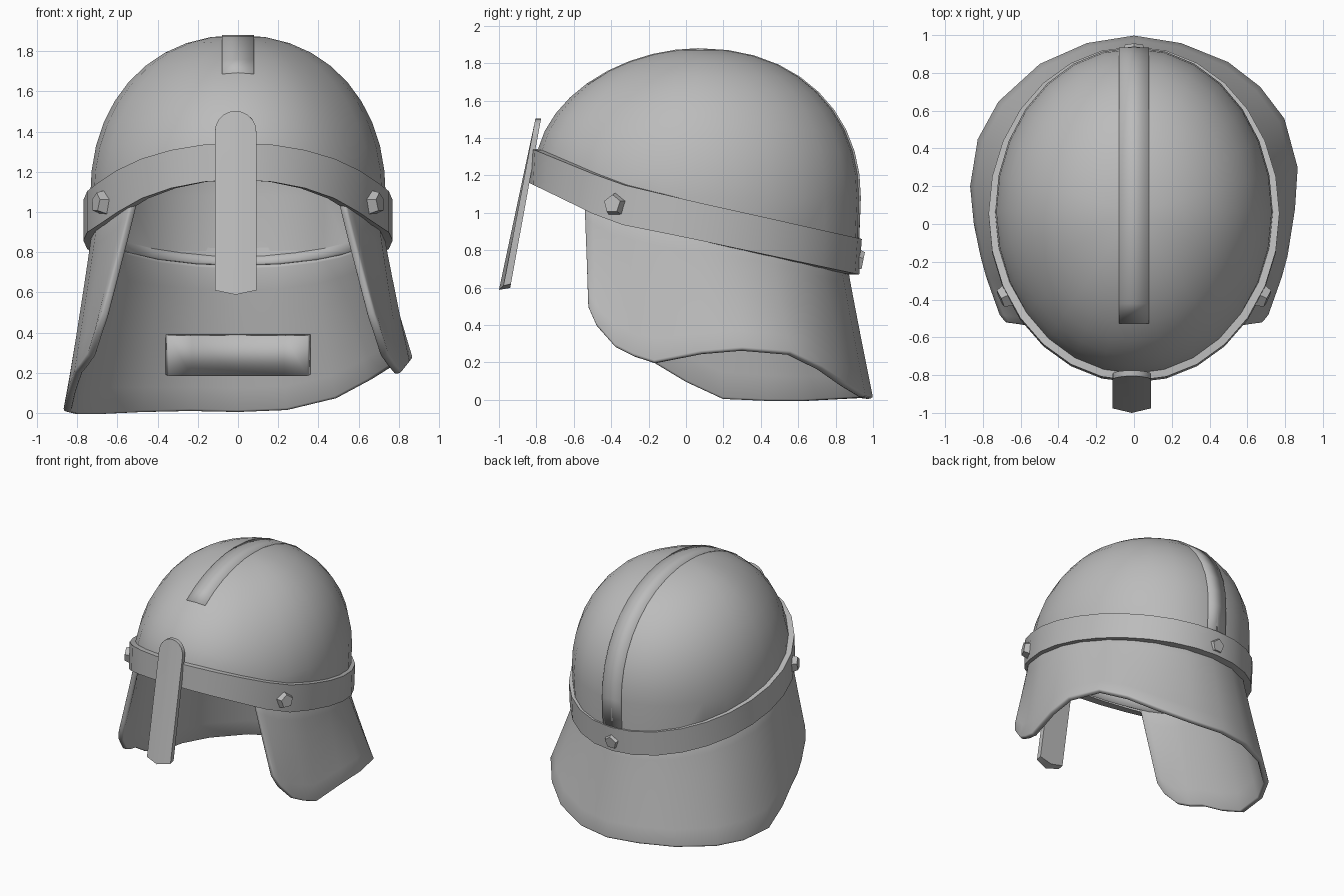
import bpy, bmesh, math
from mathutils import Vector

if "Cube" in bpy.data.objects:
    bpy.data.objects.remove(bpy.data.objects["Cube"])

steel = bpy.data.materials.new("steel_grey")
steel.diffuse_color = (0.5, 0.5, 0.5, 1)
steel.use_nodes = True
steel.node_tree.nodes["Principled BSDF"].inputs["Base Color"].default_value = steel.diffuse_color


def finish(name, bm, thick=0, angle=30, recalc=False):
    """Turn a bmesh into a named, shaded object, optionally thickened inward."""
    if recalc:
        bmesh.ops.recalc_face_normals(bm, faces=bm.faces)
    me = bpy.data.meshes.new(name)
    bm.to_mesh(me)
    bm.free()
    me.materials.append(steel)
    ob = bpy.data.objects.new(name, me)
    bpy.context.collection.objects.link(ob)
    if thick:
        m = ob.modifiers.new("thickness", 'SOLIDIFY')
        m.thickness, m.offset = thick, -1
    bpy.ops.object.select_all(action='DESELECT')
    ob.select_set(True)
    bpy.context.view_layer.objects.active = ob
    bpy.ops.object.shade_smooth_by_angle(angle=math.radians(angle))
    return ob


def loft(rows, closed):
    """Skin rows of points, ordered bottom to top and counter-clockwise."""
    bm = bmesh.new()
    vs = [[bm.verts.new(p) for p in row] for row in rows]
    n = len(rows[0])
    for a, b in zip(vs, vs[1:]):
        for i in range(n if closed else n - 1):
            j = (i + 1) % n
            bm.faces.new((a[i], a[j], b[j], b[i]))
    bmesh.ops.remove_doubles(bm, verts=bm.verts, dist=0.0005)
    return bm


def lerp_table(table, y):
    """Piecewise linear lookup."""
    if y <= table[0][0]:
        return table[0][1]
    for (a, p), (b, q) in zip(table, table[1:]):
        if y <= b:
            return p + (q - p) * (y - a) / (b - a)
    return table[-1][1]


# heights of the headband edges along the helmet
def band_top(y):
    return lerp_table([(-0.82, 1.34), (-0.6, 1.25), (-0.38, 1.16), (0, 1.07), (0.94, 0.86)], y)


def band_low(y):
    return lerp_table([(-0.85, 1.17), (-0.6, 1.05), (-0.4, 0.95), (0, 0.87), (0.94, 0.67)], y)


def oval(t, a, b, cy):
    return a * math.cos(t), cy + b * math.sin(t)


def collar(t):
    """Outline where the dome meets the neck guard, hidden under the band."""
    return oval(t, 0.725, 0.84 if math.sin(t) < 0 else 0.83, 0.03)


# dome: short wall behind the band, then a rounded crown
SEG = 28
angles = [2 * math.pi * i / SEG for i in range(SEG)]
CY = 0.065


def dome_point(t, h):
    x, y = oval(t, 0.735, 0.87, CY)
    zb = max(1.08, (band_top(y) + band_low(y)) / 2)
    p = 2.15 - 0.25 * max(0, -math.sin(t))
    r = max(0, 1 - h ** p) ** (1 / p)
    return Vector((x * r, CY + (y - CY) * r, zb + (1.88 - zb) * h))


heights = [math.sin(math.pi / 2 * k / 10) for k in range(11)]
foot, wall = [], []
for t in angles:
    x, y = collar(t)
    foot.append((x, y, band_low(y) + 0.03))
    x, y = oval(t, 0.725, 0.858, CY)
    wall.append((x, y, (band_top(y) + band_low(y)) / 2 - 0.005))
finish("dome", loft([foot, wall] + [[dome_point(t, h) for t in angles] for h in heights], True), 0.04)

# nearly flush strip over the crown, from forehead to nape
path = [dome_point(-math.pi / 2, h) for h in heights[5:-1]]
path += [dome_point(math.pi / 2, h) for h in reversed(heights)]
path.append(Vector((0, 0.925, 0.84)))
strip = [[(s * 0.08, p.y, p.z) for s in (-1, 1)] for p in path]
finish("crown_strip", loft(strip, False), 0.02)

# headband with a rectangular section
rings = []
for a, b, edge in [(0.715, 0.82, 0), (0.77, 0.883, 0), (0.77, 0.885, 1), (0.72, 0.84, 1), (0.715, 0.82, 0)]:
    ring = []
    for t in angles:
        x, y = oval(t, a, b, 0.055)
        yo = oval(t, a, 0.885, 0.055)[1]
        ring.append((x, y - (0 if edge else 0.012), band_top(yo) if edge else band_low(yo)))
    rings.append(ring)
finish("headband", loft(rings, True), angle=20, recalc=True)

# neck and cheek guard: lower rim from right cheek round the nape to left cheek
cheek = [(0.68, -0.525, 0.5), (0.715, -0.48, 0.4), (0.75, -0.38, 0.285), (0.785, -0.28, 0.235),
         (0.815, -0.17, 0.2)]
rim = cheek + [(0.855, 0.08, 0.25),
               (0.87, 0.3, 0.27), (0.8, 0.56, 0.25), (0.67, 0.73, 0.17), (0.5, 0.86, 0.08),
               (0.25, 0.96, 0.02), (0, 1.0, 0.01), (-0.25, 0.96, 0.015), (-0.5, 0.85, 0.01),
               (-0.72, 0.65, 0.0), (-0.83, 0.45, 0.0), (-0.87, 0.2, 0.01), (-0.85, 0.0, 0.1)]
rim += [(-x, y, z) for x, y, z in reversed(cheek)]
rows = []
for k in range(7):
    u = 1 - k / 6                      # 1 at the rim, 0 under the band
    row = []
    for bx, by, bz in rim:
        t = math.atan2((by - 0.03) / 0.97, abs(bx) / 0.87)
        tx, ty = collar(t * (1.2 if t < 0 else 1))
        tx = math.copysign(tx, bx)
        tz = band_low(ty) + 0.05
        w = u ** 1.05
        row.append((tx + (bx - tx) * w, ty + (by - ty) * w, tz + (bz - tz) * u))
    rows.append(row)
guard = finish("neck_guard", loft(rows, False), 0.04, 35)
bev = guard.modifiers.new("rolled_edge", 'BEVEL')
bev.width, bev.segments, bev.limit_method, bev.angle_limit = 0.012, 2, 'ANGLE', math.radians(50)

# low reinforcing plate inside the nape
rows = []
for z, y0 in [(0.19, 0.918), (0.39, 0.882)]:
    rows.append([(x, y0 - 0.1 * (x / 0.36) ** 2, z) for x in (0.36, 0.24, 0, -0.24, -0.36)])
finish("nape_plate", loft(rows, False), 0.035, 5)

# nose guard: rounded top, shallow point below, slight central ridge
NX = -0.012
outline = [(NX - 0.103, 0.61), (NX, 0.588), (NX + 0.103, 0.61)]
outline += [(NX + 0.103 * math.cos(math.pi * i / 10), 1.4 + 0.103 * math.sin(math.pi * i / 10))
            for i in range(11)]
bm = bmesh.new()
front, back = [], []
for x, z in outline:
    f = (z - 0.588) / 0.915
    y = -1.0 + 0.195 * f
    front.append(bm.verts.new((x, y + 0.02 * (1 - f) * abs(x - NX) / 0.103, z)))
    back.append(bm.verts.new((x, y + 0.06 - 0.03 * f, z + 0.01 * (1 - f))))
bm.faces.new(front[1:9])
bm.faces.new(front[8:] + front[:2])
bm.faces.new(back[::-1])
for i in range(len(front)):
    j = (i + 1) % len(front)
    bm.faces.new((front[j], front[i], back[i], back[j]))
finish("nose_guard", bm, recalc=True)

# five-sided rivets on both temples and the nape
for name, pos, way in [("right_rivet", (0.685, -0.385, 1.045), (1, -0.45, 0.1)),
                       ("left_rivet", (-0.685, -0.385, 1.045), (-1, -0.45, 0.1)),
                       ("nape_rivet", (0, 0.922, 0.745), (0, 1, -0.2))]:
    bm = bmesh.new()
    bmesh.ops.create_cone(bm, cap_ends=True, segments=5, radius1=0.066, radius2=0.05, depth=0.05)
    ob = finish(name, bm)
    ob.location = pos
    ob.rotation_euler = Vector(way).to_track_quat('Z', 'Y').to_euler()
